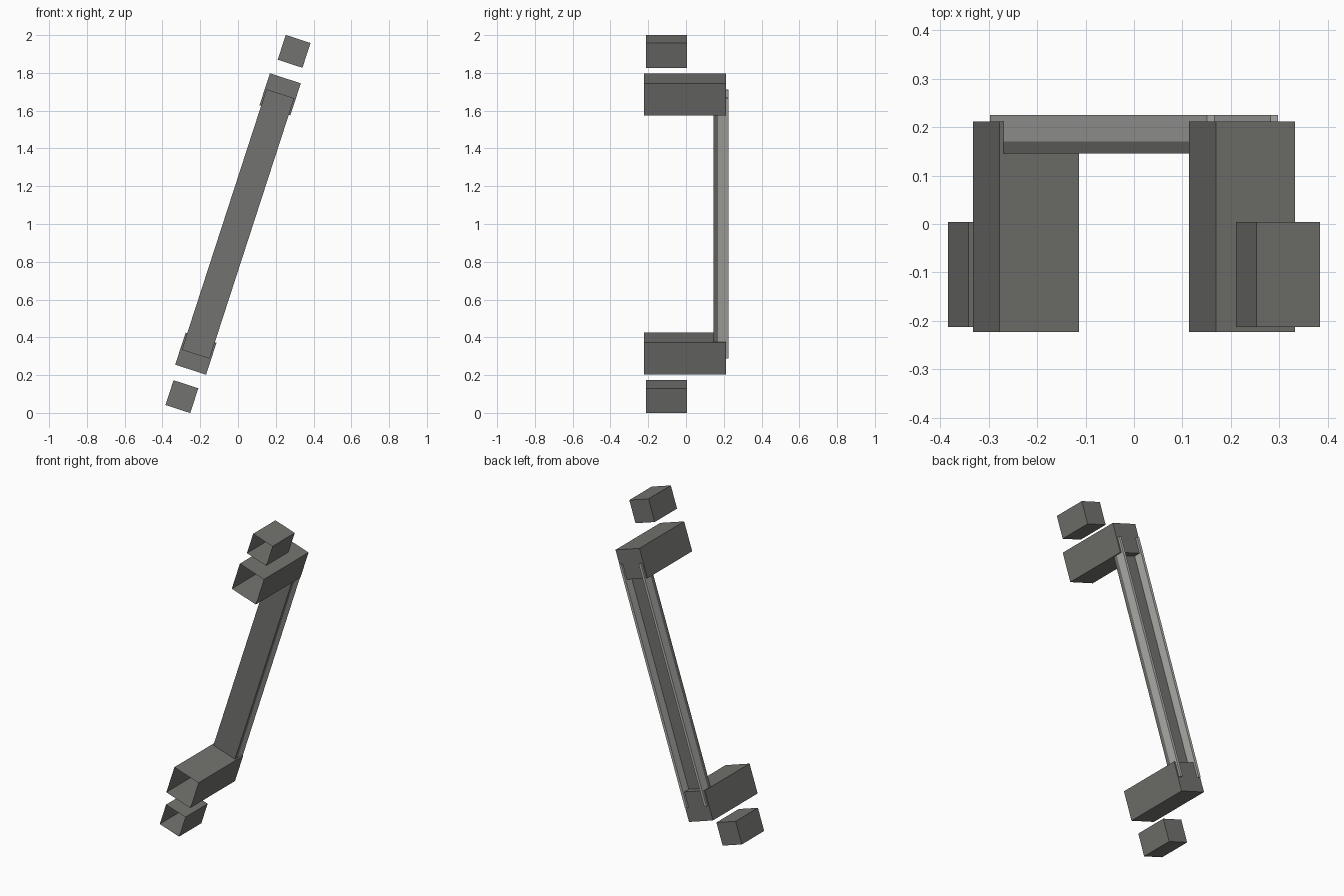
import bpy, bmesh, math
from mathutils import Matrix, Vector

old = bpy.data.objects.get("Cube")
if old:
    bpy.data.objects.remove(old, do_unlink=True)


def material(name, rgb):
    m = bpy.data.materials.new(name)
    m.use_nodes = True
    m.diffuse_color = (*rgb, 1)
    m.node_tree.nodes["Principled BSDF"].inputs["Base Color"].default_value = (*rgb, 1)
    return m


dark = material("dark grey", (0.17, 0.17, 0.16))
light = material("light grey", (0.46, 0.46, 0.44))

# Everything leans together about the centre of the assembly
LEAN = Matrix.Translation((0, 0, 1)) @ Matrix.Rotation(math.radians(18), 4, 'Y')


def box(name, x, y, z, mat, open_front=False):
    """Box spanning the given ranges in the leaning frame."""
    bm = bmesh.new()
    bmesh.ops.create_cube(bm, size=1)
    low, high = Vector((x[0], y[0], z[0])), Vector((x[1], y[1], z[1]))
    size = high - low
    for v in bm.verts:
        v.co = Vector(a * b for a, b in zip(v.co, size)) + (low + high) / 2
    bm.normal_update()
    if open_front:
        front = [f for f in bm.faces if f.normal.y < -0.9]
        bmesh.ops.delete(bm, geom=front, context='FACES_ONLY')
    bm.transform(LEAN)
    mesh = bpy.data.meshes.new(name)
    bm.to_mesh(mesh)
    bm.free()
    mesh.materials.append(mat)
    obj = bpy.data.objects.new(name, mesh)
    bpy.context.collection.objects.link(obj)


# Channel bar: dark web with a light flange on each edge
HALF_W, HALF_L = 0.077, 0.725
box("bar_web", (-HALF_W, HALF_W), (0.145, 0.17), (-HALF_L, HALF_L), dark)
for side, s in (("left", 1), ("right", -1)):
    edges = sorted((s * HALF_W, s * (HALF_W - 0.016)))
    box(side + "_flange", edges, (0.17, 0.225), (-HALF_L, HALF_L), light)

# Open-fronted sleeves on the bar ends, and smaller caps beyond them
for end, s in (("upper", 1), ("lower", -1)):
    c = s * 0.722
    box(end + "_sleeve", (-0.086, 0.086), (-0.223, 0.212), (c - 0.089, c + 0.089), dark, True)
    c = s * 0.961
    box(end + "_cap", (-0.069, 0.069), (-0.213, 0.004), (c - 0.069, c + 0.069), dark, True)
